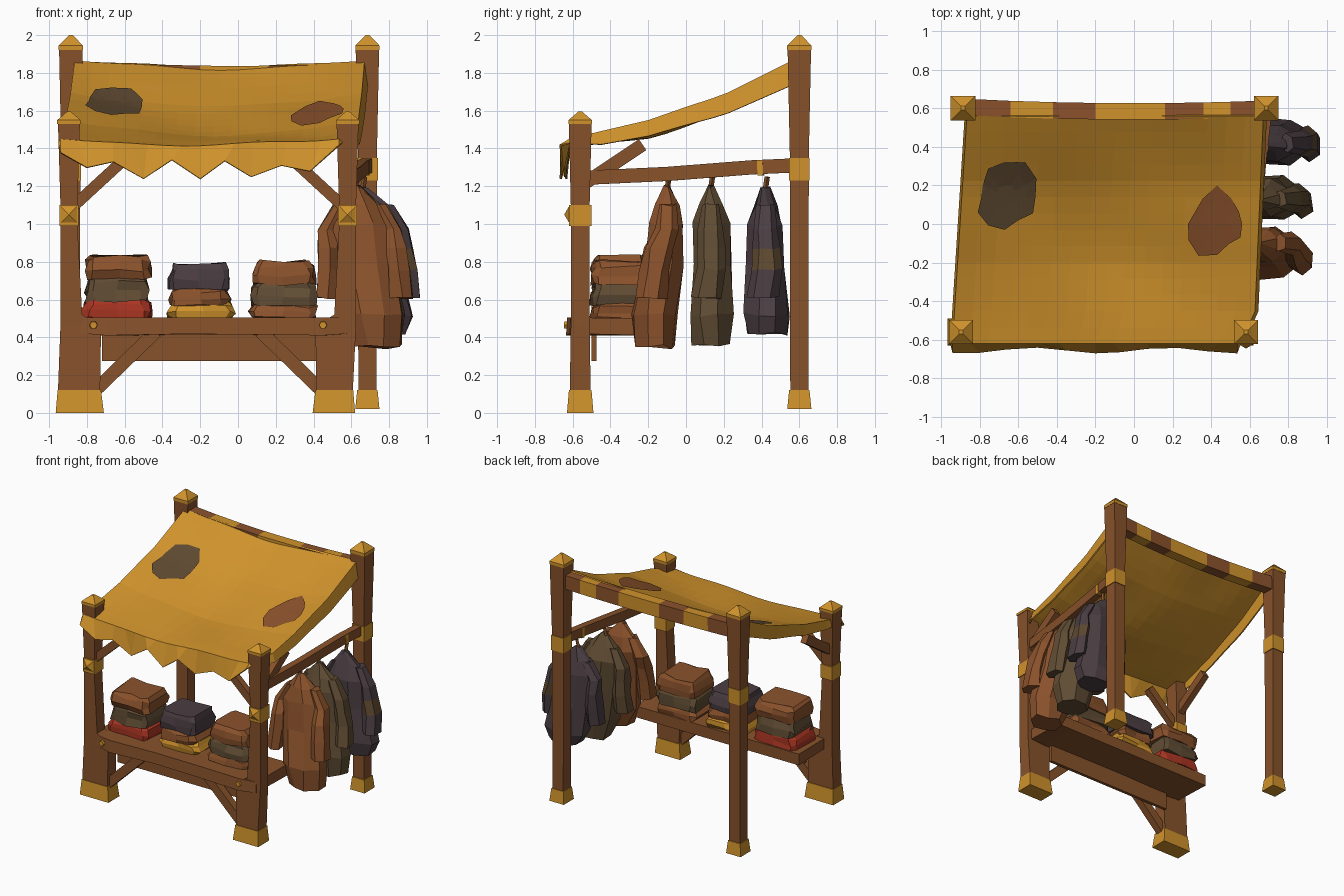
import bpy, bmesh, math, random
from mathutils import Vector

if "Cube" in bpy.data.objects:
    bpy.data.objects.remove(bpy.data.objects["Cube"])

random.seed(4)


def material(name, rgb):
    m = bpy.data.materials.new(name)
    m.diffuse_color = (*rgb, 1)
    m.use_nodes = True
    m.node_tree.nodes["Principled BSDF"].inputs["Base Color"].default_value = m.diffuse_color
    return m


WOOD = material("brown wood", (0.245, 0.085, 0.024))
GOLD = material("ochre cloth and trim", (0.63, 0.29, 0.025))
RUST = material("rust brown cloth", (0.26, 0.085, 0.025))
OLIVE = material("olive brown cloth", (0.118, 0.073, 0.034))
PLUM = material("dark plum cloth", (0.070, 0.048, 0.055))
RED = material("red cloth", (0.40, 0.035, 0.016))
PATCH = material("grey brown patch", (0.112, 0.066, 0.030))


def mesh_object(name, verts, faces, mats, ids=None):
    me = bpy.data.meshes.new(name)
    me.from_pydata(verts, [], faces)
    for m in mats:
        me.materials.append(m)
    if ids:
        for p, i in zip(me.polygons, ids):
            p.material_index = i
    bm = bmesh.new()
    bm.from_mesh(me)
    bmesh.ops.recalc_face_normals(bm, faces=bm.faces)
    bm.to_mesh(me)
    bm.free()
    ob = bpy.data.objects.new(name, me)
    bpy.context.collection.objects.link(ob)
    return ob


def bridge(name, rings, mats, seg_ids=None):
    """Closed skin through equally sized rings of points."""
    n = len(rings[0])
    verts = [p for r in rings for p in r]
    faces, ids = [], []
    for k in range(len(rings) - 1):
        for i in range(n):
            j = (i + 1) % n
            faces.append((k * n + i, k * n + j, k * n + n + j, k * n + n + i))
            ids.append(seg_ids[k] if seg_ids else 0)
    faces += [tuple(range(n)), tuple(range(len(verts) - n, len(verts)))]
    ids += [ids[0], ids[-1]]
    return mesh_object(name, verts, faces, mats, ids)


def rect(x0, x1, y0, y1, z):
    return [(x0, y0, z), (x1, y0, z), (x1, y1, z), (x0, y1, z)]


def beam(name, points, w, h, mats, seg_ids=None):
    """Rectangular bar through a row of points."""
    pts = [Vector(p) for p in points]
    d = (pts[-1] - pts[0]).normalized()
    side = d.cross(Vector((0, 0, 1))).normalized() * w / 2
    up = side.cross(d).normalized() * h / 2
    rings = [[p - side - up, p + side - up, p + side + up, p - side + up] for p in pts]
    return bridge(name, rings, mats, seg_ids)


# Back posts: foot, shaft, band, cap
for side, cx in (("left", -0.885), ("right", 0.685)):
    prof = [(0.02, .064), (.12, .054), (.12, .048), (1.23, .05), (1.23, .055), (1.35, .055),
            (1.35, .05), (1.92, .062), (1.92, .064), (1.945, .064), (2.0, .01)]
    bridge("back_post_" + side, [rect(cx - r, cx + r, .6 - r, .6 + r, z) for z, r in prof],
           [WOOD, GOLD], [1, 1, 0, 0, 1, 1, 0, 0, 1, 1])

# Front posts: wide bench leg below, slim shaft above; s points inward
for side, cx, s, foot in (("left", -0.895, 1, .07), ("right", 0.58, -1, .04)):
    prof = [(0.0, foot, .185, .07), (.12, foot - .01, .17, .06), (.12, foot - .012, .165, .055),
            (.46, .045, .17, .05), (.52, .045, .07, .05), (.99, .045, .045, .05), (.99, .05, .05, .06),
            (1.1, .05, .05, .06), (1.1, .045, .045, .05), (1.53, .058, .058, .06), (1.53, .062, .062, .062),
            (1.55, .062, .062, .062), (1.595, .01, .01, .01)]
    bridge("front_post_" + side,
           [rect(*sorted((cx - s * o, cx + s * i)), -.56 - d, -.56 + d, z) for z, o, i, d in prof],
           [WOOD, GOLD], [1, 1, 0, 0, 0, 0, 1, 1, 0, 0, 1, 1])
    # Pyramid stud on the band
    stud = [(cx - .05, -.615, 1.0), (cx + .05, -.615, 1.0), (cx + .05, -.615, 1.1),
            (cx - .05, -.615, 1.1), (cx, -.645, 1.05)]
    mesh_object("post_stud_" + side, stud,
                [(0, 1, 4), (1, 2, 4), (2, 3, 4), (3, 0, 4), (0, 1, 2, 3)], [GOLD])
    # Diagonal braces under the roof and under the bench
    beam("roof_brace_" + side, [(cx + s * .03, -.56, 1.1), (cx + s * .28, -.56, 1.33)], .05, .06, [WOOD])
    beam("bench_brace_" + side, [(cx + s * .15, -.56, .13), (cx + s * .46, -.56, .43)], .06, .07, [WOOD])
    beam("side_brace_" + side, [(cx, -.53, 1.22), (cx, -.23, 1.42)], .05, .07, [WOOD])
    # Bench peg
    px = cx + s * .13
    bridge("bench_peg_" + side,
           [[(px + r * math.cos(a * math.pi / 3), y, .465 + r * math.sin(a * math.pi / 3))
             for a in range(6)] for y, r in ((-.6, .024), (-.645, .02))], [GOLD])

# Bench top with worn front edge, and apron
bridge("bench_top", [[(x, -.635 + b, .41 + b / 2), (x, -.19, .41), (x, -.19, .50), (x, -.63 + b, .505)]
                     for x, b in ((-.87, .03), (-.7, 0), (-.3, .015), (.1, .01), (.45, 0), (.59, .02))], [WOOD])
beam("bench_apron", [(-.72, -.487, .345), (.42, -.487, .345)], .025, .14, [WOOD])

# Clothes rail with a trim ring
beam("clothes_rail", [(.58, -.53, 1.245), (.62, -.1, 1.265), (.66, .35, 1.3), (.685, .57, 1.31)],
     .055, .075, [WOOD])
beam("rail_ring", [(.663, .38, 1.297), (.666, .41, 1.298)], .062, .08, [GOLD])


# Roof cloth: sagging surface with side flaps and a scalloped front drop
def interp(table, t):
    for (a, va), (b, vb) in zip(table, table[1:]):
        if t <= b:
            return va + (vb - va) * (max(t, a) - a) / (b - a)
    return table[-1][1]


EDGE = [(-.62, 1.45), (-.5, 1.48), (-.2, 1.55), (0, 1.62), (.2, 1.685), (.56, 1.865)]


def x_limits(y):
    t = (y + .62) / 1.18
    return -.94 + .075 * t, interp([(-.62, .535), (-.48, .625), (.56, .67)], y)


def roof_z(x, y):
    x0, x1 = x_limits(y)
    u = 2 * (x - x0) / (x1 - x0) - 1
    sag = .03 + .055 * math.sin(math.pi * (y + .62) / 1.18)
    fold = .010 * math.sin(7 * x + 4 * y) * math.cos(5 * y - 2 * x)
    return interp(EDGE, y) - sag * (1 - u * u) + fold * (1 - u ** 4)


def flap_depth(y):
    return interp([(-.62, .02), (-.45, .07), (0, .095), (.56, .13)], y)


NX, NY = 16, 14
DROP = [(-.94, 1.38), (-.8, 1.30), (-.66, 1.33), (-.5, 1.24), (-.35, 1.34), (-.2, 1.24), (-.07, 1.335),
        (.07, 1.25), (.23, 1.31), (.38, 1.28), (.535, 1.42)]
rows = []
for j in range(NY + 1):
    y = .56 - 1.18 * j / NY
    x0, x1 = x_limits(y)
    f = flap_depth(y)
    row = [(x0 + (x1 - x0) * i / NX, y) for i in range(NX + 1)]
    rows.append([(x0 - .012, y, interp(EDGE, y) - f)] + [(a, b, roof_z(a, b)) for a, b in row]
                + [(x1 + .018, y, interp(EDGE, y) - f)])
tips = [min(DROP, key=lambda d: abs(d[0] - p[0]))[0] for p in rows[-1]]
rows.append([(t, -.655 + .015 * math.sin(9 * t), interp(DROP, t)) for t in tips])
w = NX + 3
faces = [(j * w + i, j * w + i + 1, j * w + w + i + 1, j * w + w + i)
         for j in range(NY + 1) for i in range(w - 1)]
roof = mesh_object("roof_cloth", [p for r in rows for p in r], faces, [GOLD])
bm = bmesh.new()
bm.from_mesh(roof.data)
bmesh.ops.remove_doubles(bm, verts=bm.verts, dist=.0005)
bmesh.ops.recalc_face_normals(bm, faces=bm.faces)
if sum(f.normal.z * f.calc_area() for f in bm.faces) < 0:
    bmesh.ops.reverse_faces(bm, faces=bm.faces)
bm.to_mesh(roof.data)
bm.free()
sol = roof.modifiers.new("thickness", "SOLIDIFY")
sol.thickness = .012
sol.offset = -1

# Back roof beam wrapped in patched cloth
bx = [-.86, -.64, -.42, -.2, -.1, .16, .36, .5, .64, .68]
beam("back_roof_wrap", [(x, .583 + .03 * x * x, 1.782 + .035 * x * x) for x in bx],
     .085, .11, [GOLD, RUST], [1, 0, 1, 0, 0, 1, 0, 1, 0])


# Sewn patches that follow the roof
def roof_patch(name, cx, cy, radii, mat):
    n = len(radii)
    verts = [(cx, cy, roof_z(cx, cy) + .009)]
    for k in (1, 2, 3):
        for i, r in enumerate(radii):
            a = 2 * math.pi * i / n
            x, y = cx + r * k / 3 * math.cos(a), cy + r * k / 3 * math.sin(a)
            verts.append((x, y, roof_z(x, y) + .009))
    fs = [(0, 1 + i, 1 + (i + 1) % n) for i in range(n)]
    for k in (0, 1):
        for i in range(n):
            a, b = 1 + k * n + i, 1 + k * n + (i + 1) % n
            fs.append((a, b, b + n, a + n))
    ob = mesh_object(name, verts, fs, [mat])
    if ob.data.polygons[0].normal.z < 0:
        ob.data.flip_normals()


roof_patch("grey_patch", -.67, .14, [.16, .19, .21, .18, .17, .13, .12, .16, .17, .17, .14, .17], PATCH)
roof_patch("rust_patch", .43, 0, [.13, .13, .15, .2, .15, .13, .15, .17, .19, .16, .12, .14], RUST)


# Folded cloth stacks
def folded(name, cx, z0, z1, rx, mat):
    def j():
        return random.uniform(-.014, .014)
    cy, ry = -.345, .15
    prof = [(z0, .98), (z0 + (z1 - z0) * .4, 1.0), (z0 + (z1 - z0) * .8, .95), (z1 + .005, .84)]
    shape = [(-1, -.8), (-.8, -1), (0, -1.04), (.8, -1), (1, -.8), (1, .8), (.8, 1), (0, 1), (-.8, 1), (-1, .8)]
    bridge(name, [[(cx + rx * s * a + j(), cy + ry * s * b + j(), z + j() * .7) for a, b in shape]
                  for z, s in prof], [mat])


STACKS = [("left", -.635, [(RED, .5, .6, .18), (OLIVE, .59, .72, .165), (RUST, .71, .825, .172)]),
          ("middle", -.2, [(GOLD, .5, .58, .175), (RUST, .57, .66, .155), (PLUM, .65, .785, .16)]),
          ("right", .235, [(RUST, .5, .58, .18), (OLIVE, .57, .69, .17), (RUST, .68, .8, .165)])]
for side, cx, layers in STACKS:
    for k, (m, z0, z1, rx) in enumerate(layers):
        folded(f"folded_cloth_{side}_{k + 1}", cx + random.uniform(-.01, .01), z0, z1, rx, m)


# Hanging garments: body and two sleeves from oval rings
def rings_of(prof, n, jit):
    return [[(x + rx * math.cos(2 * math.pi * (i + .5) / n) + random.uniform(-jit, jit),
              y + ry * math.sin(2 * math.pi * (i + .5) / n) + random.uniform(-jit, jit),
              z + random.uniform(-jit, jit)) for i in range(n)] for x, y, z, rx, ry in prof]


GARMENTS = [("rust_coat", -.1, .61, .35, RUST, -.065), ("olive_coat", .13, .61, .36, OLIVE, 0),
            ("plum_coat", .42, .65, .42, PLUM, .005)]
for name, cy, cx, zb, m, lean in GARMENTS:
    body = [(cx + .02, cy, 1.20, .02, .015), (cx + .03, cy, 1.1, .12, .06), (cx + .035, cy, 1.0, .17, .10),
            (cx + .06, cy + lean * .4, .78, .16, .11), (cx + .10, cy + lean, .52, .18, .125),
            (cx + .12, cy + lean, zb, .135, .11)]
    bridge(name, rings_of(body, 8, .013), [m])
    for side, s in (("inner", -1), ("outer", 1)):
        ox = cx + (.025 if s < 0 else .05)
        arm = [(ox + s * .09, cy, 1.1, .04, .045), (ox + s * .16, cy, .97, .055, .065),
               (ox + s * .165 + .01, cy + lean * .7, .87, .06, .075),
               (ox + s * .175 + .02, cy + lean, .76, .06, .08),
               (ox + s * .185 + .02, cy + lean - .02, .61, .065, .085)]
        trim = m is PLUM and s > 0
        # The plum coat has a sewn repair on its outer sleeve
        bridge(f"{name}_sleeve_{side}", rings_of(arm, 6, .008), [m, PATCH], [0, 0, int(trim), 0])
    # Hanger hook over the rail
    beam(name + "_hook", [(cx + .01, cy, 1.18), (cx + .02, cy + .01, 1.25)], .02, .02, [WOOD])
